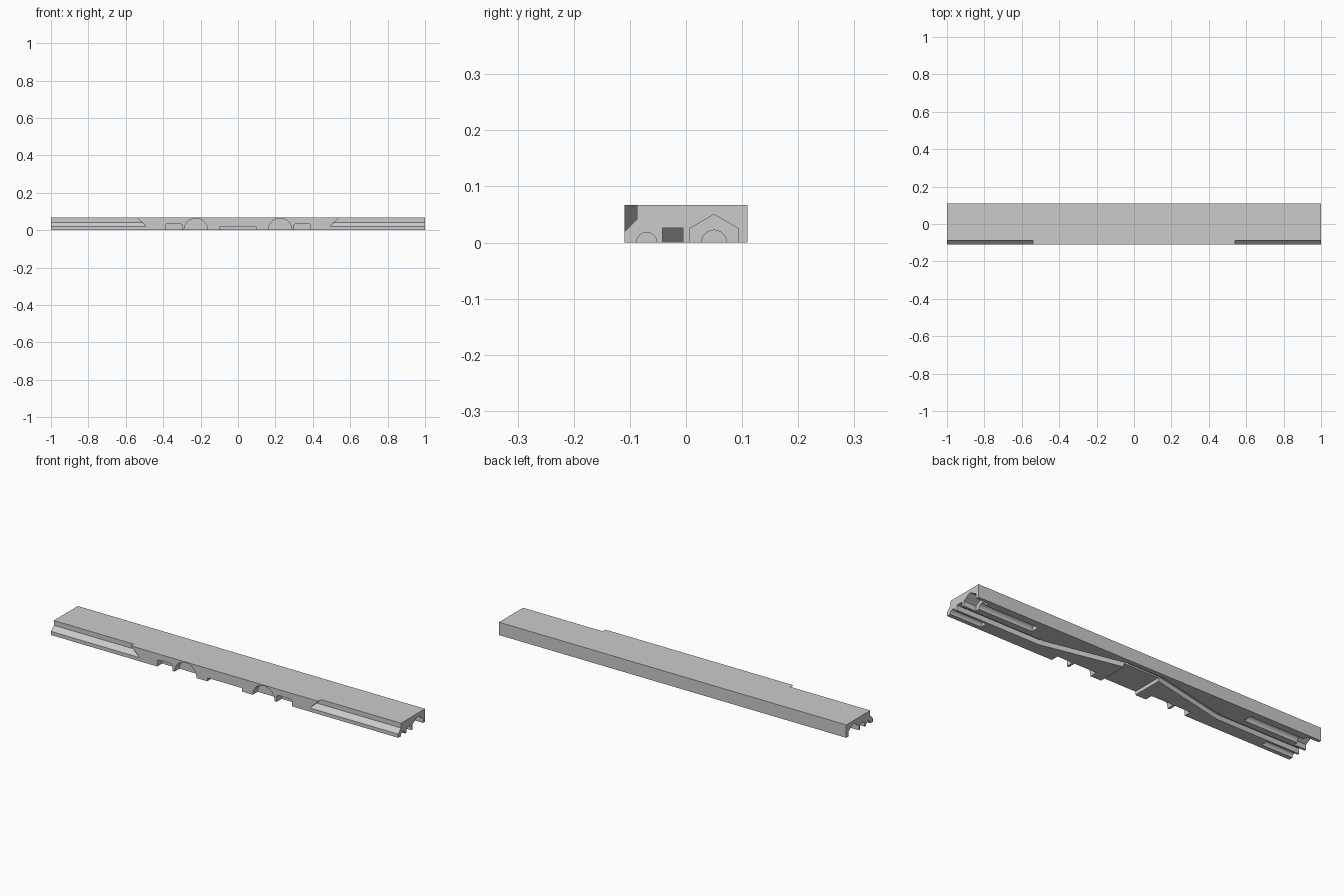
import bpy, bmesh, math
from mathutils import Vector

if "Cube" in bpy.data.objects:
    bpy.data.objects.remove(bpy.data.objects["Cube"])

HALF_DEPTH, HEIGHT = 0.11, 0.067

grey = bpy.data.materials.new("plain_grey")
grey.use_nodes = True
grey.diffuse_color = (0.6, 0.6, 0.6, 1)
grey.node_tree.nodes["Principled BSDF"].inputs["Base Color"].default_value = (0.6, 0.6, 0.6, 1)


def prism(name, start, end):
    """Closed solid between two matching outlines."""
    bm = bmesh.new()
    a = [bm.verts.new(p) for p in start]
    b = [bm.verts.new(p) for p in end]
    bm.faces.new(a)
    bm.faces.new(b[::-1])
    n = len(a)
    for i in range(n):
        j = (i + 1) % n
        bm.faces.new((a[i], b[i], b[j], a[j]))
    bmesh.ops.recalc_face_normals(bm, faces=bm.faces)
    mesh = bpy.data.meshes.new(name)
    bm.to_mesh(mesh)
    bm.free()
    mesh.materials.append(grey)
    obj = bpy.data.objects.new(name, mesh)
    bpy.context.collection.objects.link(obj)
    return obj


def extrude(name, outline, offset):
    return prism(name, outline, [Vector(p) + Vector(offset) for p in outline])


def ring(radius, sides):
    turns = [2 * math.pi * i / sides for i in range(sides)]
    return [(radius * math.sin(t), radius * math.cos(t)) for t in turns]


def cut(cutter):
    cutter.hide_render = True
    mod = body.modifiers.new("cut", 'BOOLEAN')
    mod.operation = 'DIFFERENCE'
    mod.solver = 'EXACT'
    mod.object = cutter
    bpy.context.view_layer.objects.active = body
    bpy.ops.object.modifier_apply(modifier=mod.name)
    bpy.data.objects.remove(cutter)


# Main bar
d = HALF_DEPTH
body = extrude("bar_body", [(-1, -d, 0), (1, -d, 0), (1, d, 0), (-1, d, 0)], (0, 0, HEIGHT))

# Bent cable channel along the underside
front_path = [(-1.1, -0.042), (-0.52, -0.042), (-0.1, 0.05), (0.1, 0.05), (0.52, -0.042), (1.1, -0.042)]
back_path = [(x, y + 0.037) for x, y in reversed(front_path)]
cut(extrude("channel", [(x, y, -0.05) for x, y in front_path + back_path], (0, 0, 0.076)))

# Shallow centre pocket from the front edge to the channel
cut(extrude("centre_pocket", [(-0.1, -0.2, -0.05), (0.1, -0.2, -0.05), (0.1, 0.06, -0.05), (-0.1, 0.06, -0.05)],
            (0, 0, 0.068)))

for s in (-1, 1):
    # Screw bores and hexagonal nut pocket in each end
    for name, y, radius, sides, inner in (("nut_pocket", 0.05, 0.05, 6, 0.93),
                                          ("long_bore", 0.05, 0.022, 48, 0.62),
                                          ("short_bore", -0.07, 0.018, 48, 0.82)):
        cut(extrude(name, [(s * inner, y + u, v) for u, v in ring(radius, sides)], (s * (1.1 - inner), 0, 0)))

    # Rounded recess in the front
    cut(extrude("round_recess", [(s * 0.225 + u, -0.2, v) for u, v in ring(0.063, 64)], (0, 0.13, 0)))

    # Small notch with clipped corners
    notch = [(0.3, -0.05), (0.3, 0.029), (0.31, 0.036), (0.378, 0.036), (0.388, 0.029), (0.388, -0.05)]
    cut(extrude("small_notch", [(s * x, -0.2, z) for x, z in notch], (0, 0.13, 0)))

    # Sloped step along the upper front edge, with a slanted inner end
    step = [(-0.2, -0.071), (-0.087, 0.042), (-0.087, 0.1), (-0.2, 0.1)]
    cut(prism("front_step", [(s * (0.49 + (z - 0.019) * 1.05), y, z) for y, z in step],
              [(s * 1.1, y, z) for y, z in step]))

body.data.materials.clear()
body.data.materials.append(grey)
bpy.ops.object.select_all(action='DESELECT')
body.select_set(True)
bpy.context.view_layer.objects.active = body
bpy.ops.object.shade_smooth_by_angle(angle=math.radians(20))
